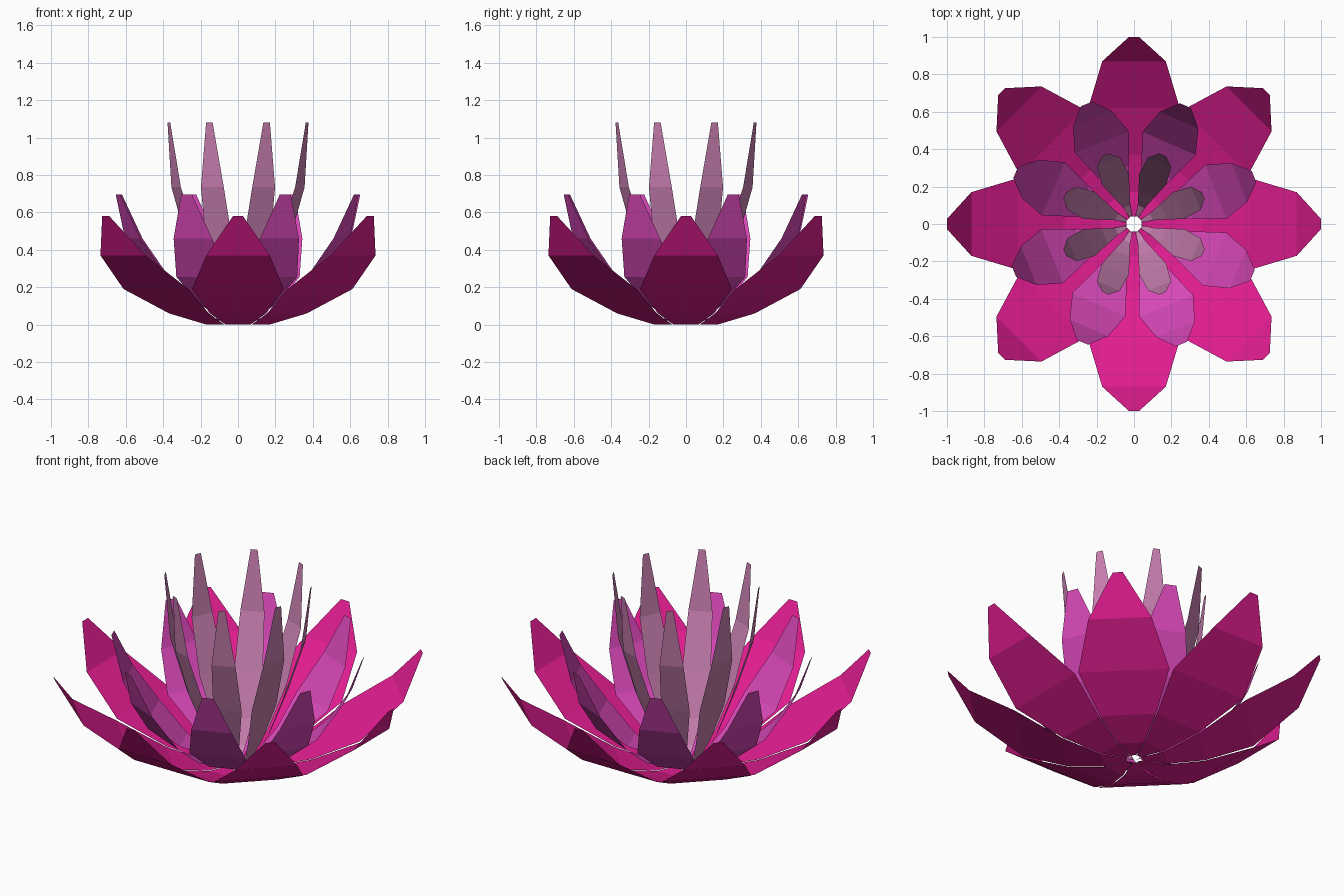
import bpy, bmesh, math

if "Cube" in bpy.data.objects:
    bpy.data.objects.remove(bpy.data.objects["Cube"])


def petal_ring(name, color, rows, start_deg):
    """Ring of 8 thin petals; rows = (radius, height, half width) from base to tip."""
    bm = bmesh.new()
    for k in range(8):
        a = math.radians(start_deg + 45 * k)
        c, s = math.cos(a), math.sin(a)
        prev = None
        for r, z, w in rows:
            pair = [bm.verts.new((r * c - t * s, r * s + t * c, z)) for t in (-w, w)]
            if prev:
                bm.faces.new((prev[0], pair[0], pair[1], prev[1]))
            prev = pair
    mesh = bpy.data.meshes.new(name)
    bm.to_mesh(mesh)
    bm.free()
    mat = bpy.data.materials.new(name + "_color")
    mat.diffuse_color = (*color, 1)
    mat.use_nodes = True
    mat.node_tree.nodes["Principled BSDF"].inputs["Base Color"].default_value = mat.diffuse_color
    mesh.materials.append(mat)
    ob = bpy.data.objects.new(name, mesh)
    bpy.context.collection.objects.link(ob)
    return ob


# Wide, low outer petals
petal_ring("outer_petals", (0.75, 0.012, 0.28),
           [(0.04, 0.0, 0.015), (0.17, 0.0, 0.067), (0.37, 0.06, 0.15),
            (0.62, 0.19, 0.245), (0.87, 0.37, 0.17), (1.0, 0.58, 0.027)], 0)

# Middle petals, set between the outer ones
petal_ring("middle_petals", (0.69, 0.065, 0.48),
           [(0.05, 0.01, 0.01), (0.15, 0.035, 0.03), (0.30, 0.105, 0.088),
            (0.47, 0.255, 0.155), (0.605, 0.46, 0.112), (0.69, 0.695, 0.032)], 21.5)

# Tall, narrow inner petals
petal_ring("inner_petals", (0.6, 0.22, 0.45),
           [(0.045, 0.02, 0.01), (0.10, 0.06, 0.02), (0.17, 0.19, 0.045),
            (0.26, 0.43, 0.078), (0.358, 0.735, 0.066), (0.40, 1.08, 0.019)], 22.5)
